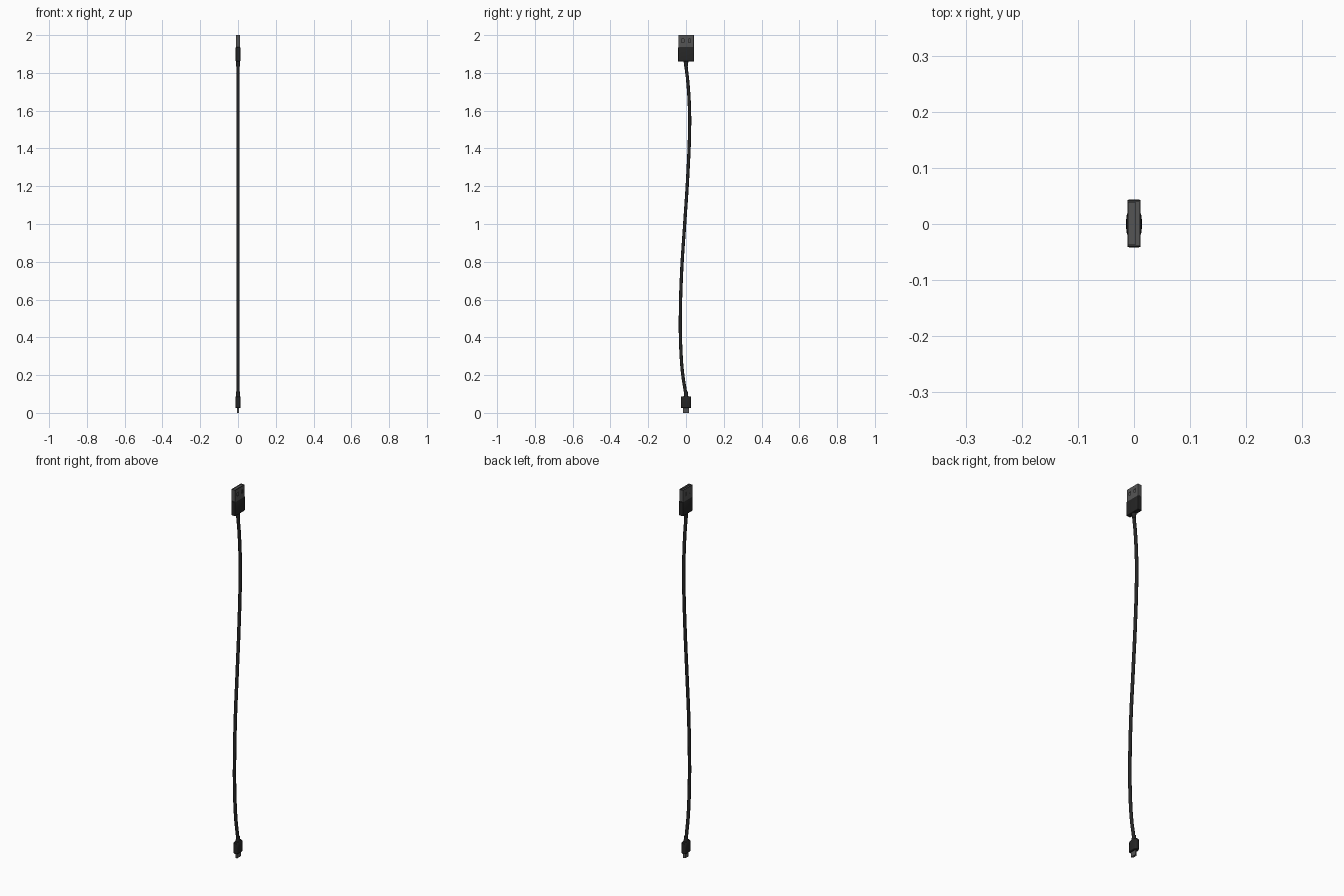
import bpy, bmesh, math

if "Cube" in bpy.data.objects:
    bpy.data.objects.remove(bpy.data.objects["Cube"])


def material(name, v):
    m = bpy.data.materials.new(name)
    m.diffuse_color = (v, v, v, 1)
    m.use_nodes = True
    m.node_tree.nodes["Principled BSDF"].inputs["Base Color"].default_value = m.diffuse_color
    return m


BLACK = material("black_plastic", 0.018)
METAL = material("dark_metal", 0.09)
CY = 0.001  # plug centre in y


def finish(ob, mat, angle=35):
    ob.data.materials.append(mat)
    bpy.ops.object.select_all(action='DESELECT')
    ob.select_set(True)
    bpy.context.view_layer.objects.active = ob
    bpy.ops.object.shade_smooth_by_angle(angle=math.radians(angle))
    return ob


def loft(name, rings, mat):
    """Skin a list of equal-length rings and cap both ends."""
    bm = bmesh.new()
    loops = [[bm.verts.new(p) for p in r] for r in rings]
    n = len(loops[0])
    for a, b in zip(loops, loops[1:]):
        for i in range(n):
            j = (i + 1) % n
            bm.faces.new((a[i], a[j], b[j], b[i]))
    bm.faces.new(loops[0][::-1])
    bm.faces.new(loops[-1])
    bmesh.ops.recalc_face_normals(bm, faces=bm.faces)
    me = bpy.data.meshes.new(name)
    bm.to_mesh(me)
    bm.free()
    ob = bpy.data.objects.new(name, me)
    bpy.context.collection.objects.link(ob)
    return finish(ob, mat)


def rounded(hx, hy, z, r, cy=0.0, steps=4):
    """Rounded rectangle ring at height z."""
    pts = []
    for k, (sx, sy) in enumerate([(1, 1), (-1, 1), (-1, -1), (1, -1)]):
        for i in range(steps + 1):
            a = math.pi / 2 * (k + i / steps)
            pts.append((sx * (hx - r) + r * math.cos(a),
                        cy + sy * (hy - r) + r * math.sin(a), z))
    return pts


def oval(hx, hy, z, power=3, n=32):
    """Superellipse ring at height z."""
    f = lambda v: math.copysign(abs(v) ** (2 / power), v)
    return [(hx * f(math.cos(2 * math.pi * i / n)),
             hy * f(math.sin(2 * math.pi * i / n)), z) for i in range(n)]


def trapezoid(z, inset=0.0):
    """Small plug outline: wide on one face, chamfered on the other."""
    d = inset
    half = [(-0.0055 + d, 0.0125 - d), (0.001, 0.016 - d), (0.0055 - d, 0.016 - d)]
    pts = half + [(x, -y) for x, y in reversed(half)]
    return [(x, y, z) for x, y in pts]


# Large plug housing
loft("large_plug_housing", [
    rounded(0.0105, 0.041, 1.86, 0.003, CY), rounded(0.012, 0.0425, 1.862, 0.003, CY),
    rounded(0.012, 0.0425, 1.935, 0.003, CY), rounded(0.0108, 0.041, 1.937, 0.003, CY)], BLACK)

# Large plug hollow metal shell with two windows on each broad face
shell = loft("large_plug_shell", [
    rounded(0.0115, 0.0405, 1.93, 0.0015, CY), rounded(0.0115, 0.0405, 2.0, 0.0015, CY),
    rounded(0.010, 0.039, 2.0, 0.001, CY), rounded(0.010, 0.039, 1.938, 0.001, CY)], METAL)
for s in (-1, 1):
    bpy.ops.mesh.primitive_cube_add(size=1, location=(0, CY + s * 0.018, 1.971))
    cut = bpy.context.object
    cut.name = "window_cutter"
    cut.scale = (0.1, 0.012, 0.018)
    cut.hide_render = True
    cut.display_type = 'WIRE'
    mod = shell.modifiers.new("window", 'BOOLEAN')
    mod.operation = 'DIFFERENCE'
    mod.solver = 'EXACT'
    mod.object = cut
    bpy.context.view_layer.update()
    bpy.context.view_layer.objects.active = shell
    bpy.ops.object.modifier_apply(modifier=mod.name)
    bpy.data.objects.remove(cut)

# Contact tongue inside the shell
loft("contact_tongue", [rounded(0.0065, 0.0385, z, 0.0005, CY) for z in (1.936, 1.996)],
     METAL).location.x = -0.0035

# Small plug housing, hollow metal tip and its tongue
loft("small_plug_housing", [
    oval(0.011, 0.024, 0.026), oval(0.0135, 0.027, 0.029),
    oval(0.014, 0.027, 0.055), oval(0.0135, 0.027, 0.083), oval(0.011, 0.024, 0.087)], BLACK)
loft("small_plug_tip", [trapezoid(0.03), trapezoid(0.0),
                        trapezoid(0.0, 0.0012), trapezoid(0.025, 0.0012)], METAL)
loft("small_plug_tongue", [rounded(0.0012, 0.010, z, 0.0004) for z in (0.026, 0.003)], BLACK)

# Strain reliefs
loft("large_plug_strain_relief", [oval(0.0095, 0.0095, 1.835, 2, 20),
                                  oval(0.0105, 0.013, 1.863, 2, 20)], BLACK)
loft("small_plug_strain_relief", [oval(0.0115, 0.0125, 0.084, 2, 20),
                                  oval(0.0095, 0.0095, 0.112, 2, 20)], BLACK)

# Cable swept along a gentle S curve
path = [(0.0, 0.08), (-0.003, 0.11), (-0.017, 0.2), (-0.027, 0.33), (-0.030, 0.5),
        (-0.023, 0.75), (-0.007, 1.0), (0.009, 1.25), (0.019, 1.5), (0.018, 1.62),
        (0.009, 1.76), (0.0, 1.84), (-0.001, 1.87)]
cu = bpy.data.curves.new("cable", 'CURVE')
cu.dimensions = '3D'
cu.bevel_depth = 0.0085
cu.bevel_resolution = 4
cu.resolution_u = 8
sp = cu.splines.new('BEZIER')
sp.bezier_points.add(len(path) - 1)
for bp, (y, z) in zip(sp.bezier_points, path):
    bp.co = (0, y, z)
    bp.handle_left_type = bp.handle_right_type = 'AUTO'
cu.materials.append(BLACK)
cable = bpy.data.objects.new("cable", cu)
bpy.context.collection.objects.link(cable)
